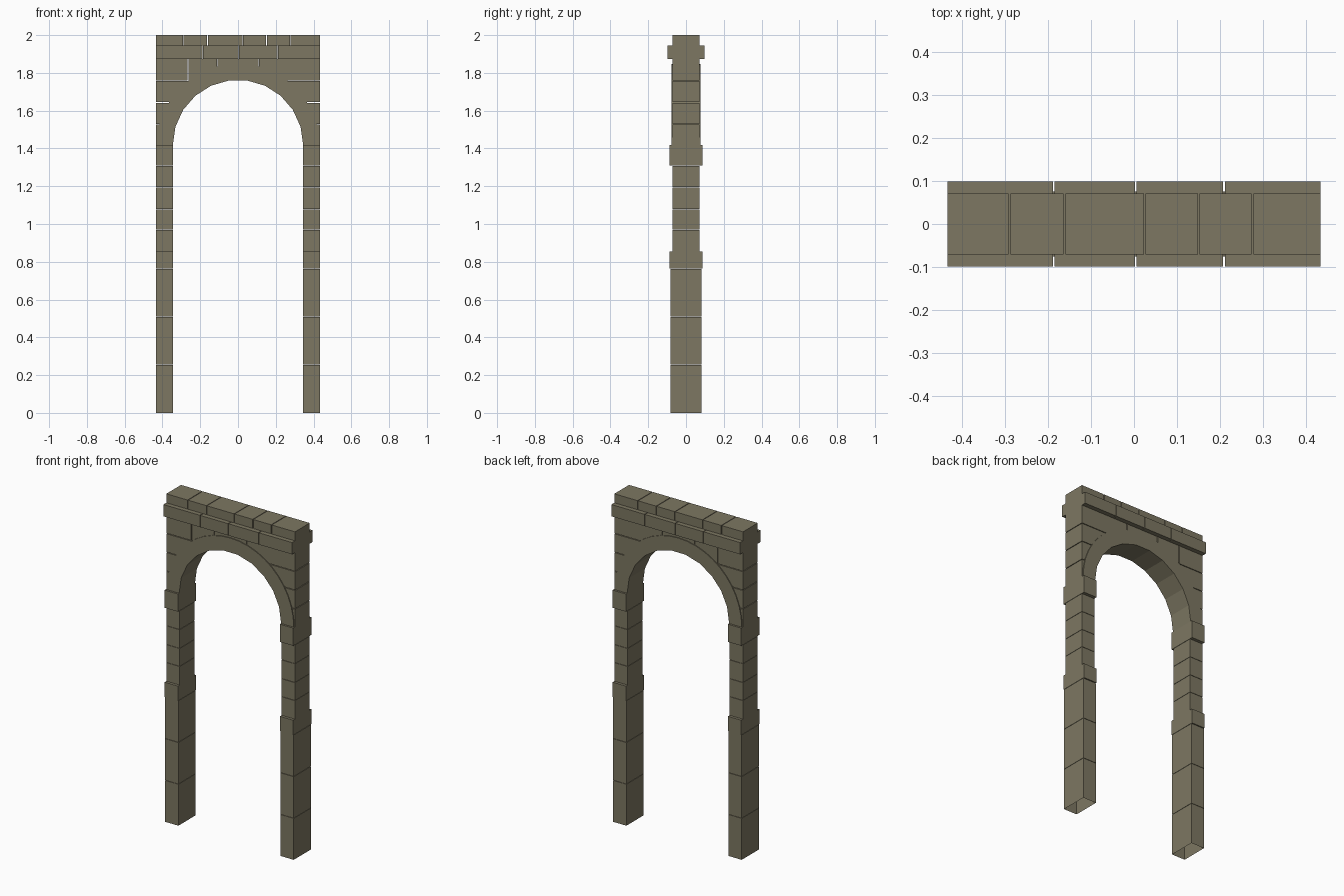
import bpy
import bmesh
from math import cos, sin, pi, sqrt

cube = bpy.data.objects.get("Cube")
if cube:
    bpy.data.objects.remove(cube, do_unlink=True)

stone = bpy.data.materials.new("weathered_stone")
stone.use_nodes = True
colour = (0.205, 0.185, 0.122, 1)
stone.diffuse_color = colour
stone.node_tree.nodes["Principled BSDF"].inputs["Base Color"].default_value = colour

HALF_WIDTH = 0.435
INNER = 0.345          # half the opening
OUTER = 0.43           # outer radius of the arch ring
SPRING = 1.418         # height where the arch starts
WALL = 0.071           # half depth of the wall
GAP = 0.002            # half of a joint


def extrude_profile(name, points, depth, open_bottom=False):
    """Extrude an x-z outline through y, from -depth to +depth."""
    bm = bmesh.new()
    face = bm.faces.new([bm.verts.new((x, -depth, z)) for x, z in points])
    result = bmesh.ops.extrude_face_region(bm, geom=[face])
    moved = [g for g in result["geom"] if isinstance(g, bmesh.types.BMVert)]
    bmesh.ops.translate(bm, verts=moved, vec=(0, 2 * depth, 0))
    bmesh.ops.recalc_face_normals(bm, faces=bm.faces)
    if open_bottom:
        down = [f for f in bm.faces if f.normal.z < -0.9]
        bmesh.ops.delete(bm, geom=down, context="FACES")
    mesh = bpy.data.meshes.new(name)
    bm.to_mesh(mesh)
    bm.free()
    mesh.materials.append(stone)
    obj = bpy.data.objects.new(name, mesh)
    bpy.context.collection.objects.link(obj)
    return obj


def block(name, x0, x1, z0, z1, depth, open_bottom=False):
    outline = [(x0, z0), (x1, z0), (x1, z1), (x0, z1)]
    return extrude_profile(name, outline, depth, open_bottom)


def course(name, joints, z0, z1, depth):
    """A row of blocks between the joints, with thin gaps."""
    edges = [-HALF_WIDTH - GAP] + joints + [HALF_WIDTH + GAP]
    for i, (a, b) in enumerate(zip(edges, edges[1:])):
        block(f"{name}_{i + 1}", a + GAP, b - GAP, z0, z1, depth)


def arc(radius, steps):
    return [(radius * cos(pi * i / steps), SPRING + radius * sin(pi * i / steps))
            for i in range(steps + 1)]


def spandrel(name, side, x0, x1, z0, z1):
    """A wall block whose underside follows the back of the arch ring."""
    radius = 0.4
    rise = z1 - SPRING
    if rise < radius:
        x0 = max(x0, sqrt(radius ** 2 - rise ** 2))
    steps = 10
    xs = [x0 + (x1 - x0) * i / steps for i in range(steps + 1)]
    lower = []
    for x in xs:
        z = SPRING + sqrt(max(radius ** 2 - x ** 2, 0))
        lower.append((side * x, min(max(z0, z), z1 - 0.001)))
    outline = lower + [(side * x1, z1), (side * x0, z1)]
    extrude_profile(name, outline, WALL, False)


# Piers: plinth blocks, band, shaft blocks and capital on each side
pier = [
    ("plinth", 0, 0.255, 0.083), ("plinth", 0.255, 0.51, 0.083),
    ("plinth", 0.51, 0.765, 0.083), ("band", 0.765, 0.855, 0.088),
    ("shaft", 0.855, 0.97, WALL), ("shaft", 0.97, 1.08, WALL),
    ("shaft", 1.08, 1.195, WALL), ("shaft", 1.195, 1.31, WALL),
    ("capital", 1.31, SPRING, 0.088),
]
for side, label in ((1, "left"), (-1, "right")):
    for i, (part, z0, z1, depth) in enumerate(pier):
        xs = sorted((side * INNER, side * HALF_WIDTH))
        top = z1 if part in ("band", "capital") else z1 - GAP
        block(f"{label}_{part}_{i + 1}", *xs, z0, top, depth, i == 0)

# Arch ring standing slightly proud of the wall
extrude_profile("arch_ring", arc(OUTER, 22) + arc(INNER, 11)[::-1], 0.076)

# Spandrel courses beside the arch
rows = [SPRING, 1.53, 1.645, 1.76]
for side, label in ((1, "left"), (-1, "right")):
    for i, (z0, z1) in enumerate(zip(rows, rows[1:])):
        spandrel(f"{label}_spandrel_{i + 1}", side, 0, HALF_WIDTH, z0, z1 - 2 * GAP)

# Course over the crown of the arch
CROWN, CORNICE, COPING = 1.76, 1.873, 1.945
spandrel("left_crown_block", 1, 0.11 + GAP, HALF_WIDTH, CROWN, CORNICE)
spandrel("right_crown_block", -1, 0.11 + GAP, 0.265 - GAP, CROWN, CORNICE)
spandrel("right_crown_end", -1, 0.265 + GAP, HALF_WIDTH, CROWN, CORNICE)
block("crown_keystone", -0.11 + GAP, 0.11 - GAP, 1.79, CORNICE, WALL)

# Projecting cornice and coping stones
course("cornice", [-0.187, 0.004, 0.21], CORNICE, COPING, 0.099)
course("coping", [-0.29, -0.162, 0.025, 0.151, 0.276], COPING, 2.0, WALL)
